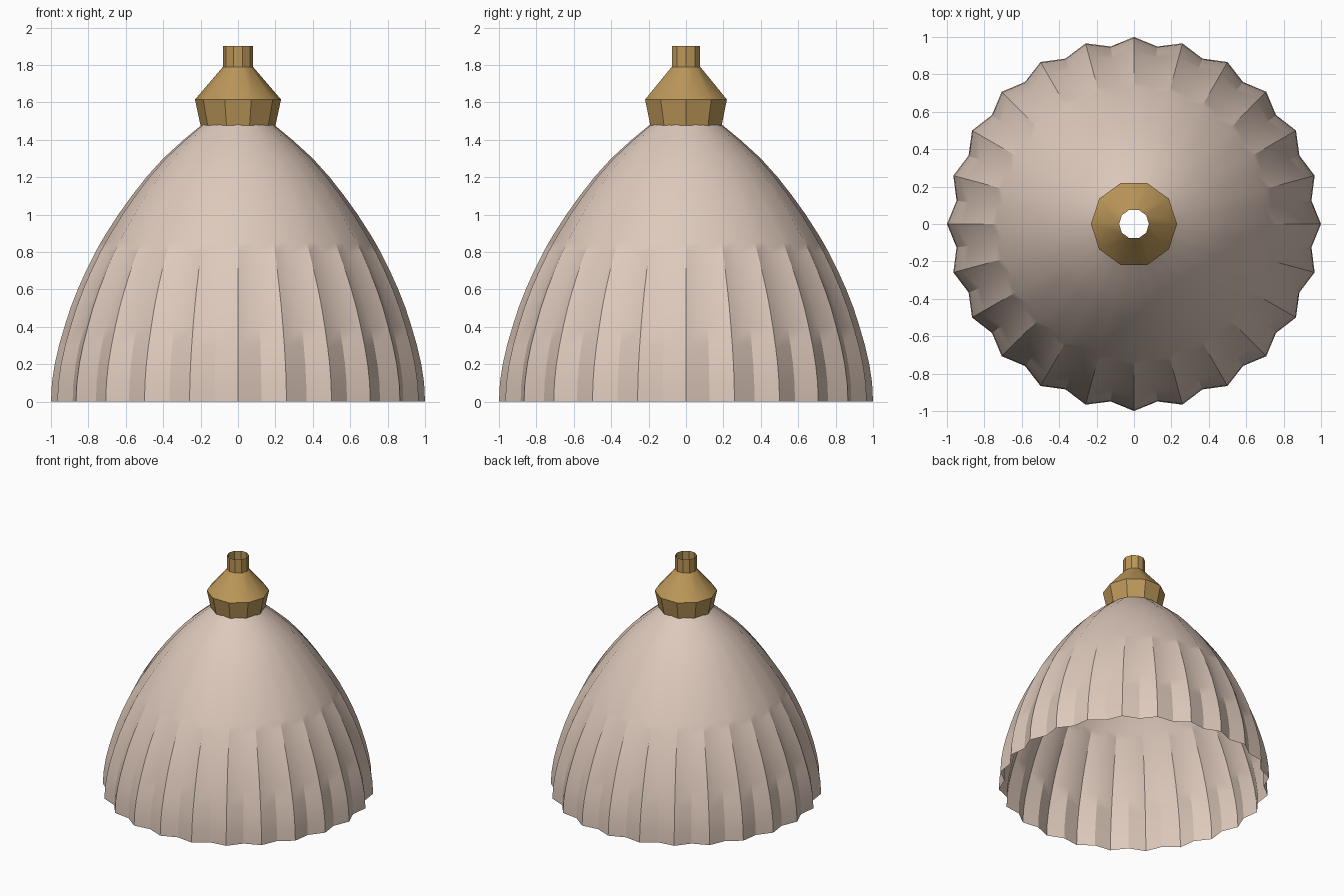
import bpy, bmesh, math

if "Cube" in bpy.data.objects:
    bpy.data.objects.remove(bpy.data.objects["Cube"])


def material(name, color):
    m = bpy.data.materials.new(name)
    m.diffuse_color = (*color, 1)
    m.use_nodes = True
    m.node_tree.nodes["Principled BSDF"].inputs["Base Color"].default_value = m.diffuse_color
    return m


def lathe(name, profile, sides, mat, radius_scale=lambda i, z: 1.0):
    """Open surface of revolution; radius_scale lets the section be fluted."""
    bm = bmesh.new()
    rings = []
    for r, z in profile:
        ring = []
        for i in range(sides):
            a = 2 * math.pi * i / sides
            k = r * radius_scale(i, z)
            ring.append(bm.verts.new((k * math.cos(a), k * math.sin(a), z)))
        rings.append(ring)
    for lo, hi in zip(rings, rings[1:]):
        for i in range(sides):
            j = (i + 1) % sides
            bm.faces.new((lo[i], lo[j], hi[j], hi[i]))
    mesh = bpy.data.meshes.new(name)
    bm.to_mesh(mesh)
    bm.free()
    mesh.materials.append(mat)
    obj = bpy.data.objects.new(name, mesh)
    bpy.context.collection.objects.link(obj)
    mesh.shade_smooth()
    return obj


fabric = material("pale_pink_beige", (0.73, 0.585, 0.50))
brass = material("brass", (0.50, 0.31, 0.10))

# Pleated shade: 24 ridges with shallow valleys between them
shade_profile = [(1.0, 0), (0.995, 0.1), (0.98, 0.2), (0.957, 0.3), (0.928, 0.4),
                 (0.896, 0.5), (0.857, 0.6), (0.812, 0.7), (0.762, 0.8), (0.734, 0.85),
                 (0.704, 0.9), (0.64, 1.0), (0.568, 1.1), (0.49, 1.2), (0.40, 1.3),
                 (0.29, 1.4), (0.205, 1.47), (0.17, 1.5)]


def pleat(i, z):
    return 1.0 if i % 2 == 0 else 0.957 + 0.015 * z / 1.5


shade = lathe("lamp_shade", shade_profile, 48, fabric, pleat)

# Pleat folds are crisp near the rim and soften upwards
for e in shade.data.edges:
    a, b = e.vertices
    if a % 48 == b % 48:
        limit = 0.86 if a % 2 == 0 else 0.41
        top = max(shade.data.vertices[v].co.z for v in (a, b))
        e.use_edge_sharp = top < limit

# Ten-sided brass cap with collar, cone and open neck
cap = lathe("brass_cap", [(0.2, 1.475), (0.23, 1.615), (0.08, 1.79), (0.08, 1.9)], 10, brass)
bpy.ops.object.select_all(action='DESELECT')
cap.select_set(True)
bpy.context.view_layer.objects.active = cap
bpy.ops.object.shade_smooth_by_angle(angle=math.radians(30))
